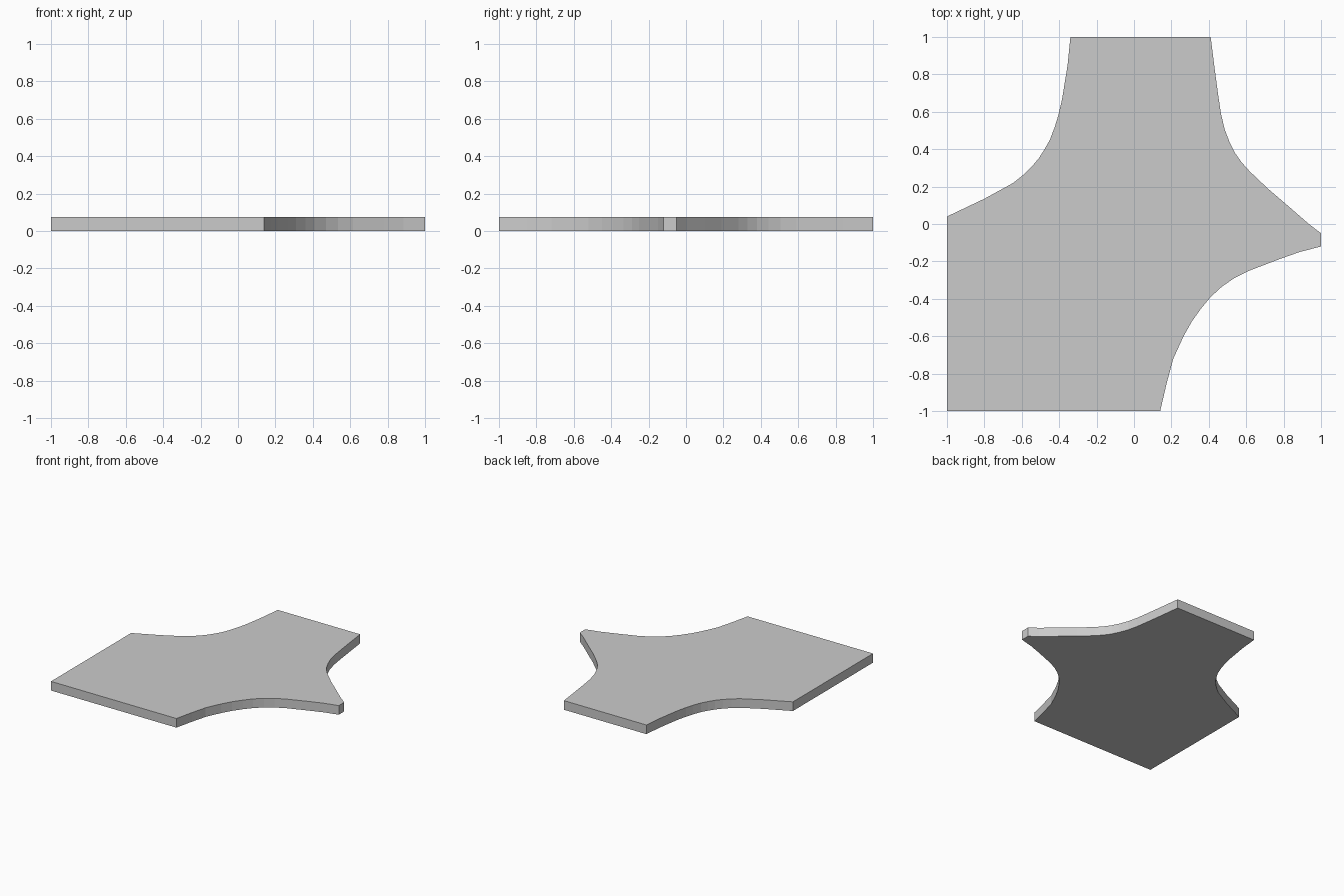
import bpy, bmesh

if "Cube" in bpy.data.objects:
    bpy.data.objects.remove(bpy.data.objects["Cube"])

THICKNESS = 0.075

# Outline of the plate, counter-clockwise seen from above
lower_right_curve = [(0.14, -1), (0.175, -0.85), (0.21, -0.72), (0.265, -0.60), (0.31, -0.52),
                     (0.36, -0.45), (0.41, -0.39), (0.47, -0.335), (0.535, -0.29),
                     (0.615, -0.25), (0.78, -0.187), (0.885, -0.15), (1, -0.12)]
upper_right_curve = [(1, -0.05), (0.935, 0.0), (0.82, 0.10), (0.715, 0.19), (0.62, 0.28),
                     (0.575, 0.33), (0.54, 0.38), (0.51, 0.44), (0.485, 0.505),
                     (0.465, 0.59), (0.45, 0.69), (0.43, 0.84), (0.41, 1)]
upper_left_curve = [(-0.34, 1), (-0.355, 0.85), (-0.385, 0.665), (-0.405, 0.58), (-0.425, 0.515),
                    (-0.45, 0.45), (-0.478, 0.40), (-0.51, 0.35), (-0.548, 0.305),
                    (-0.595, 0.26), (-0.645, 0.22), (-0.80, 0.135), (-1, 0.04)]
outline = [(-1, -1)] + lower_right_curve + upper_right_curve + upper_left_curve

# Extrude the outline into a flat plate
bm = bmesh.new()
base = bm.faces.new([bm.verts.new((x, y, 0)) for x, y in outline])
top = bmesh.ops.extrude_face_region(bm, geom=[base], use_keep_orig=True)
bmesh.ops.translate(bm, vec=(0, 0, THICKNESS),
                    verts=[v for v in top["geom"] if isinstance(v, bmesh.types.BMVert)])
bmesh.ops.triangulate(bm, faces=[f for f in bm.faces if len(f.verts) > 4])
bmesh.ops.recalc_face_normals(bm, faces=bm.faces)

mesh = bpy.data.meshes.new("curved_plate")
bm.to_mesh(mesh)
bm.free()
bpy.context.collection.objects.link(bpy.data.objects.new("curved_plate", mesh))
